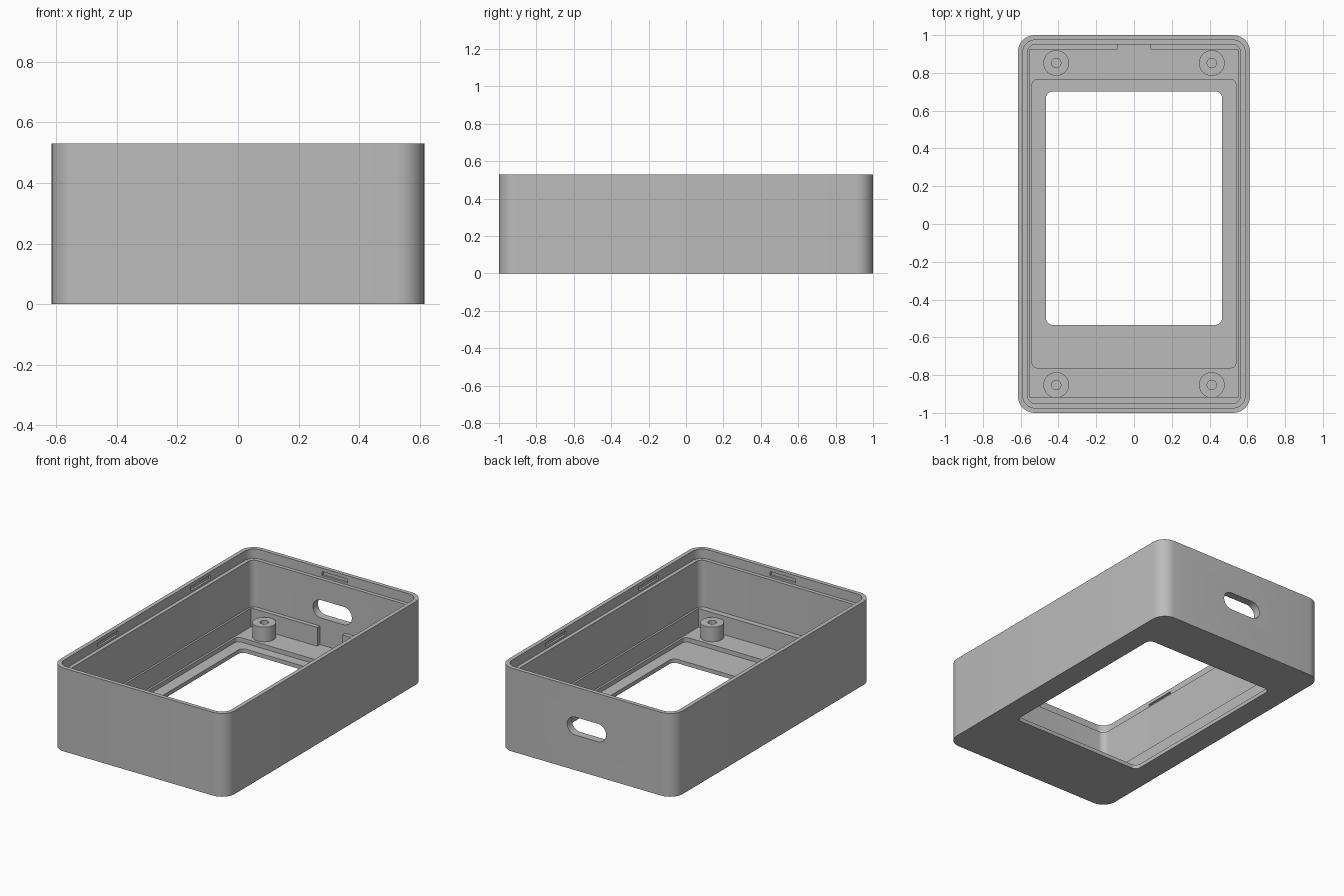
import bpy, bmesh, math

if "Cube" in bpy.data.objects:
    bpy.data.objects.remove(bpy.data.objects["Cube"])

grey = bpy.data.materials.new("light_grey")
grey.diffuse_color = (0.50, 0.50, 0.50, 1)
grey.use_nodes = True
grey.node_tree.nodes["Principled BSDF"].inputs["Base Color"].default_value = grey.diffuse_color


def rounded_rect(x0, x1, y0, y1, r, seg=8):
    """Outline of a rectangle with rounded corners; r = 0 gives a plain one."""
    if r == 0:
        return [(x1, y1), (x0, y1), (x0, y0), (x1, y0)]
    pts = []
    centres = [(x1 - r, y1 - r), (x0 + r, y1 - r), (x0 + r, y0 + r), (x1 - r, y0 + r)]
    for i, (cx, cy) in enumerate(centres):
        for k in range(seg + 1):
            a = math.pi / 2 * (i + k / seg)
            pts.append((cx + r * math.cos(a), cy + r * math.sin(a)))
    return pts


def prism(name, outline, lo, hi, upright=False):
    """Extrude an outline along z, or an x-z outline along y when upright."""
    bm = bmesh.new()
    place = (lambda p, h: (p[0], h, p[1])) if upright else (lambda p, h: (p[0], p[1], h))
    low = [bm.verts.new(place(p, lo)) for p in outline]
    high = [bm.verts.new(place(p, hi)) for p in outline]
    bm.faces.new(low[::-1])
    bm.faces.new(high)
    n = len(outline)
    for i in range(n):
        j = (i + 1) % n
        bm.faces.new((low[i], low[j], high[j], high[i]))
    bmesh.ops.recalc_face_normals(bm, faces=bm.faces)
    mesh = bpy.data.meshes.new(name)
    bm.to_mesh(mesh)
    bm.free()
    mesh.materials.append(grey)
    ob = bpy.data.objects.new(name, mesh)
    bpy.context.collection.objects.link(ob)
    return ob


def box(name, cx, cy, sx, sy, lo, hi):
    return prism(name, rounded_rect(cx - sx / 2, cx + sx / 2, cy - sy / 2, cy + sy / 2, 0), lo, hi)


def disc(cx, cy, r, n=32):
    return [(cx + r * math.cos(2 * math.pi * i / n), cy + r * math.sin(2 * math.pi * i / n))
            for i in range(n)]


def cut(target, cutters):
    """Subtract the cutters one by one, then remove them."""
    bpy.context.view_layer.objects.active = target
    for c in cutters:
        c.hide_render = True
        m = target.modifiers.new("cut", 'BOOLEAN')
        m.operation, m.solver, m.object = 'DIFFERENCE', 'EXACT', c
        bpy.ops.object.modifier_apply(modifier=m.name)
        bpy.data.objects.remove(c, do_unlink=True)


# Case shell: outer block
W, L, H = 0.615, 1.0, 0.53
FLOOR, STEP, LEDGE = 0.053, 0.172, 0.47
shell = prism("case_shell", rounded_rect(-W, W, -L, L, 0.09), 0, H)


def inset(name, d, r, lo):
    return prism(name, rounded_rect(-W + d, W - d, -L + d, L - d, r), lo, H + 0.1)


cutters = [
    inset("lip_cut", 0.026, 0.066, LEDGE),
    inset("cavity_cut", 0.05, 0.042, STEP),
    # lower cavity leaves a narrow step and the back ribs
    prism("lower_cut", rounded_rect(-0.553, 0.553, -0.915, 0.923, 0), FLOOR, 0.3),
    # gap between the two back ribs
    box("rib_gap_cut", 0, 0.90, 0.175, 0.10, FLOOR, 0.32),
    # screen recess and window
    prism("recess_cut", rounded_rect(-0.54, 0.54, -0.762, 0.766, 0.03), 0.025, 0.34),
    prism("window_cut", rounded_rect(-0.466, 0.466, -0.534, 0.702, 0.035), -0.1, 0.36),
    # cable opening through the back wall
    prism("port_cut", rounded_rect(-0.137, 0.137, 0.224, 0.338, 0.0569), 0.90, 1.1, upright=True),
]
# snap slots inside the lip
for s in (-1, 1):
    cutters.append(box("slot_cut", 0, s * (L - 0.026), 0.18, 0.026, 0.483, 0.508))
    for y in (-0.465, 0.465):
        cutters.append(box("slot_cut", s * (W - 0.026), y, 0.026, 0.2, 0.483, 0.508))
cut(shell, cutters)

# Screw posts with blind holes
parts = [shell]
for x in (-0.412, 0.412):
    for y in (-0.852, 0.852):
        post = prism("screw_post", disc(x, y, 0.068), FLOOR - 0.005, 0.146)
        cut(post, [prism("hole_cut", disc(x, y, 0.025, 24), FLOOR + 0.005, 0.2)])
        parts.append(post)

# Smooth the rounded corners, keep the edges sharp
for ob in parts:
    bpy.ops.object.select_all(action='DESELECT')
    ob.select_set(True)
    bpy.context.view_layer.objects.active = ob
    bpy.ops.object.shade_smooth_by_angle(angle=math.radians(30))
